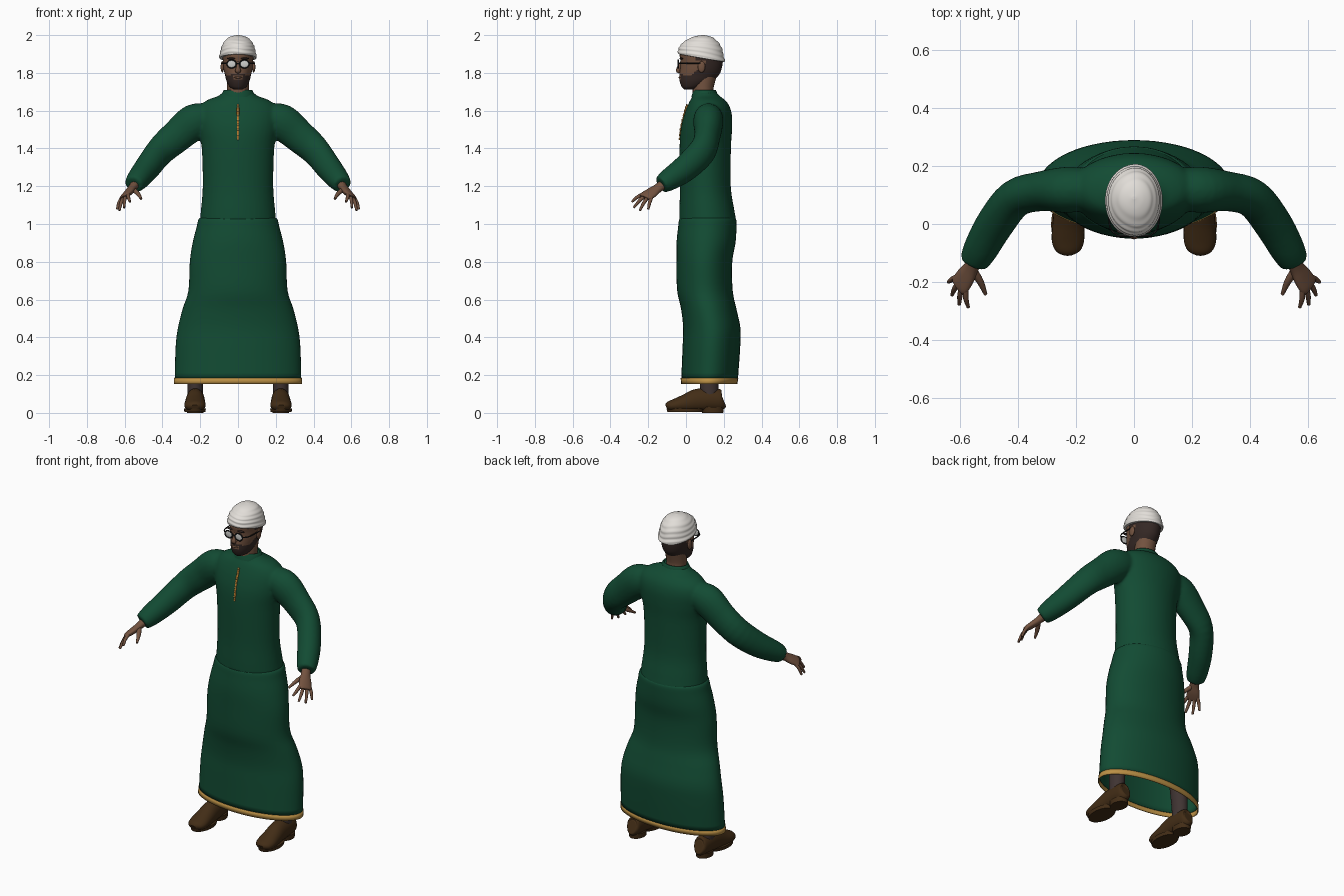
import bpy, bmesh, math
from mathutils import Vector, Matrix

old = bpy.data.objects.get("Cube")
if old:
    bpy.data.objects.remove(old)


def material(name, rgb, rough=0.8):
    m = bpy.data.materials.new(name)
    m.use_nodes = True
    m.diffuse_color = (*rgb, 1)
    bsdf = m.node_tree.nodes["Principled BSDF"]
    bsdf.inputs["Base Color"].default_value = (*rgb, 1)
    bsdf.inputs["Roughness"].default_value = rough
    return m


GREEN = material("green cloth", (0.006, 0.07, 0.033))
GOLD = material("gold trim", (0.5, 0.28, 0.06))
ORANGE = material("orange braid", (0.5, 0.2, 0.025))
SKIN = material("brown skin", (0.17, 0.085, 0.05))
HAIR = material("dark hair", (0.035, 0.021, 0.018))
WHITE = material("white cap", (0.76, 0.73, 0.69))
LENS = material("pale lens", (0.62, 0.62, 0.6))
FRAME = material("black frame", (0.012, 0.012, 0.012))
LEATHER = material("brown leather", (0.055, 0.026, 0.008))
SOCK = material("dark trousers", (0.05, 0.034, 0.032))


def resample(pts, per):
    """Smooth curve through tuples of any length."""
    out = []
    for i in range(len(pts) - 1):
        a, b = pts[max(i - 1, 0)], pts[i]
        c, d = pts[i + 1], pts[min(i + 2, len(pts) - 1)]
        for k in range(per):
            t = k / per
            out.append([q + 0.5 * t * (r - p + t * (2*p - 5*q + 4*r - s + t * (3*(q - r) + s - p)))
                        for p, q, r, s in zip(a, b, c, d)])
    return out + [list(pts[-1])]


def skin_rings(bm, rings, caps=True):
    loops = [[bm.verts.new(co) for co in ring] for ring in rings]
    n = len(loops[0])
    for lo, hi in zip(loops, loops[1:]):
        for i in range(n):
            j = (i + 1) % n
            bm.faces.new((lo[i], lo[j], hi[j], hi[i]))
    if caps:
        bm.faces.new(loops[0])
        bm.faces.new(loops[-1])


def loft(bm, rows, x=0, per=4, seg=40, caps=True):
    """Stack ovals given as (z, half width, front y, back y)."""
    rings = []
    for z, w, f, b in resample(rows, per):
        rings.append([(x + w * math.cos(a), (f + b) / 2 + (b - f) / 2 * math.sin(a), z)
                      for a in (math.tau * i / seg for i in range(seg))])
    skin_rings(bm, rings, caps)


def tube(bm, rows, sx=1, per=4, seg=20, ref=None):
    """Sweep ovals along a path given as (x, y, z, side radius, up radius)."""
    pts = resample(rows, per)
    pos = [Vector((p[0] * sx, p[1], p[2])) for p in pts]
    rings = []
    for i, p in enumerate(pts):
        t = (pos[min(i + 1, len(pos) - 1)] - pos[max(i - 1, 0)]).normalized()
        up = Vector(ref) if ref else Vector((0, 1, 0) if abs(t.z) > 0.9 else (0, 0, 1))
        up.x *= sx
        side = t.cross(up).normalized()
        up = side.cross(t)
        rings.append([pos[i] + side * p[3] * math.cos(a) + up * p[4] * math.sin(a)
                      for a in (math.tau * k / seg for k in range(seg))])
    skin_rings(bm, rings)


def finish(name, bm, *mats, rule=None):
    bmesh.ops.recalc_face_normals(bm, faces=bm.faces)
    for f in bm.faces:
        f.smooth = len(f.verts) < 5
        if rule:
            f.material_index = rule(f.calc_center_median())
    me = bpy.data.meshes.new(name)
    bm.to_mesh(me)
    bm.free()
    for m in mats:
        me.materials.append(m)
    ob = bpy.data.objects.new(name, me)
    bpy.context.collection.objects.link(ob)
    return ob


def blob(name, loc, size, mat):
    bm = bmesh.new()
    bmesh.ops.create_uvsphere(bm, u_segments=20, v_segments=12, radius=1,
                              matrix=Matrix.Translation(loc) @ Matrix.Diagonal((*size, 1)))
    return finish(name, bm, mat)


def part(name, maker, rows, mat, **kw):
    bm = bmesh.new()
    maker(bm, rows, **kw)
    return finish(name, bm, mat)


# Long skirt with a gold hem
skirt = part("skirt", loft, [
    (0.18, .335, -.025, .275), (0.35, .33, -.018, .287), (0.45, .318, -.015, .288),
    (0.55, .293, -.026, .267), (0.65, .262, -.047, .247), (0.8, .255, -.05, .245),
    (0.9, .24, -.05, .262), (0.98, .22, -.042, .267), (1.028, .207, -.034, .264),
    (1.035, .18, -.01, .24)], GREEN, seg=56, caps=False)
hem = part("hem_band", loft, [(0.153, .34, -.027, .272), (0.184, .338, -.028, .277)],
           GOLD, seg=56, per=2, caps=False)
for ob in (skirt, hem):
    mod = ob.modifiers.new("thickness", 'SOLIDIFY')
    mod.thickness = 0.005

# Tunic body and sleeves blended into one cloth surface
bm = bmesh.new()
loft(bm, [(1.012, .203, -.036, .267), (1.08, .196, -.035, .255), (1.2, .187, -.032, .237),
          (1.4, .192, -.034, .238), (1.5, .21, -.028, .244), (1.57, .218, -.012, .244),
          (1.62, .205, .006, .232), (1.655, .165, .022, .208), (1.678, .105, .036, .178),
          (1.7, .078, .04, .16)])
for sx in (1, -1):
    tube(bm, [(.15, .12, 1.57, .07, .07), (.23, .118, 1.542, .08, .095),
              (.32, .113, 1.468, .069, .088), (.41, .088, 1.388, .067, .08),
              (.48, .0, 1.298, .066, .072), (.53, -.088, 1.236, .06, .06),
              (.553, -.132, 1.208, .05, .047)], sx)
tunic = finish("tunic", bm, GREEN)
mod = tunic.modifiers.new("blend", 'REMESH')
mod.mode, mod.voxel_size, mod.use_smooth_shade = 'VOXEL', 0.009, True
mod = tunic.modifiers.new("soften", 'SMOOTH')
mod.factor, mod.iterations = 0.5, 6

# Collar and front braid
part("collar", loft, [(1.672, .088, .028, .168), (1.69, .084, .034, .166),
                      (1.71, .074, .042, .157), (1.705, .066, .05, .15)], GREEN, caps=False)
braid = [(0, -.03, 1.45, .007, .006), (0, -.026, 1.5, .007, .006), (0, -.015, 1.55, .007, .006),
         (0, -.002, 1.6, .007, .006), (0, .009, 1.63, .006, .006)]
part("braid", tube, braid, ORANGE, seg=8)
for i, p in enumerate(resample(braid, 2)):
    blob(f"button_{i}", (0, p[1] - .005, p[2]), (.006, .004, .006), GOLD)

# Neck and head, with beard and hair chosen by position
part("neck", tube, [(0, .1, 1.64, .06, .06), (0, .09, 1.71, .058, .055),
                    (0, .1, 1.79, .06, .062)], SKIN)


def hair_rule(c):
    ax = abs(c.x)
    back = c.y > 0.1 and c.z > 1.75
    jaw = c.z < 1.763 + 0.85 * max(0, c.y)
    moustache = c.y < 0.02 and ax < 0.04 and 1.784 < c.z < 1.796
    goatee = c.y < 0.03 and 0.024 < ax and c.z < 1.786
    sideburn = 0.05 < c.y and c.z > 1.865
    return int(back or jaw or moustache or goatee or sideburn)


bm = bmesh.new()
loft(bm, [(1.712, .022, -.008, .05), (1.725, .043, -.022, .085), (1.755, .06, -.033, .14),
          (1.79, .069, -.034, .175), (1.82, .076, -.031, .188), (1.86, .08, -.029, .195),
          (1.9, .082, -.032, .195), (1.94, .07, -.005, .175), (1.965, .04, .04, .13)],
     per=7, seg=64)
finish("head", bm, SKIN, HAIR, rule=hair_rule)
part("nose", tube, [(0, -.024, 1.858, .007, .006), (0, -.034, 1.835, .009, .01),
                    (0, -.041, 1.812, .015, .012), (0, -.033, 1.802, .011, .006)], SKIN, seg=12)
blob("lips", (0, -.032, 1.776), (.021, .008, .006), SKIN)

# Ears, brows and round glasses
for side, sx in (("left", 1), ("right", -1)):
    blob(side + "_ear", (sx * .083, .082, 1.832), (.009, .02, .03), SKIN)
    blob(side + "_brow", (sx * .036, -.025, 1.876), (.023, .009, .005), HAIR)
    blob(side + "_lens", (sx * .034, -.04, 1.847), (.024, .004, .02), LENS)
    ring = [(.034 + .025 * math.cos(a), -.041, 1.847 + .021 * math.sin(a), .0035, .0035)
            for a in (math.tau * i / 16 for i in range(17))]
    part(side + "_rim", tube, ring, FRAME, sx=sx, per=2, seg=8, ref=(0, 1, 0))
    part(side + "_temple", tube, [(.058, -.038, 1.85, .003, .004), (.083, -.01, 1.852, .003, .004),
                                  (.088, .08, 1.852, .003, .004)], FRAME, sx=sx, seg=8)
blob("glasses_bridge", (0, -.042, 1.85), (.011, .003, .003), FRAME)

# Folded cap, lower at the back
bm = bmesh.new()
loft(bm, [(1.878, .092, -.03, .197), (1.88, .099, -.042, .207), (1.905, .095, -.04, .2),
          (1.935, .088, -.028, .193), (1.96, .077, -.008, .178), (1.982, .058, .022, .153),
          (1.994, .035, .05, .127), (2.0, .006, .085, .096)], per=7, seg=48)
for v in bm.verts:
    fold = 1 + 0.016 * math.sin(v.co.z * 260 + 1.2 * math.sin(2 * v.co.x / 0.05))
    v.co.x *= fold
    v.co.y = 0.085 + (v.co.y - 0.085) * fold
    v.co.z -= (v.co.y - 0.085) * 0.17 * min(1, (2.0 - v.co.z) / 0.09)
finish("cap", bm, WHITE)

# Hands with spread fingers
PALM = (.625, -.155, .73)
ACROSS = Vector((.55, .8, -.3)).normalized()
TIPS = [(.572, -.287, 1.117), (.603, -.277, 1.086), (.628, -.245, 1.071), (.64, -.2, 1.078)]
for side, sx in (("left", 1), ("right", -1)):
    bm = bmesh.new()
    tube(bm, [(.54, -.11, 1.217, .028, .026), (.56, -.148, 1.19, .027, .021),
              (.58, -.18, 1.167, .036, .019), (.602, -.213, 1.146, .038, .014),
              (.607, -.22, 1.14, .028, .008)], sx, ref=PALM)
    for i, tip in enumerate(TIPS):
        base = Vector((.596, -.205, 1.15)) + ACROSS * (i - 1.5) * .019
        mid = base.lerp(Vector(tip), .5) + Vector(PALM) * .006
        tube(bm, [(*base, .01, .01), (*mid, .0095, .009), (*tip, .006, .006)], sx, seg=10, ref=PALM)
    tube(bm, [(.556, -.16, 1.185, .015, .013), (.53, -.2, 1.16, .012, .011),
              (.512, -.243, 1.133, .006, .006)], sx, seg=10)
    finish(side + "_hand", bm, SKIN)

# Legs, shoes and soles
for side, sx in (("left", 1), ("right", -1)):
    part(side + "_leg", tube, [(.225, .125, .07, .042, .046), (.225, .122, .2, .043, .05),
                               (.2, .12, .5, .06, .06), (.13, .11, .95, .07, .075)],
         SOCK, sx=sx)
    bm = bmesh.new()
    tube(bm, [(.226, .198, .07, .025, .035), (.226, .186, .068, .04, .055),
              (.226, .13, .07, .047, .06), (.226, .06, .065, .05, .062),
              (.227, .0, .05, .054, .05), (.228, -.055, .04, .056, .036),
              (.229, -.09, .035, .044, .026), (.229, -.104, .03, .02, .014)], sx, seg=24)
    for v in bm.verts:
        v.co.z = max(v.co.z, .016)
    finish(side + "_shoe", bm, LEATHER)
    bm = bmesh.new()
    loft(bm, [(0.004, .056, -.098, .09), (0.024, .058, -.104, .1)], x=sx * .228, per=1)
    loft(bm, [(0, .043, .085, .197), (0.03, .045, .08, .2)], x=sx * .226, per=1)
    finish(side + "_sole", bm, LEATHER)
